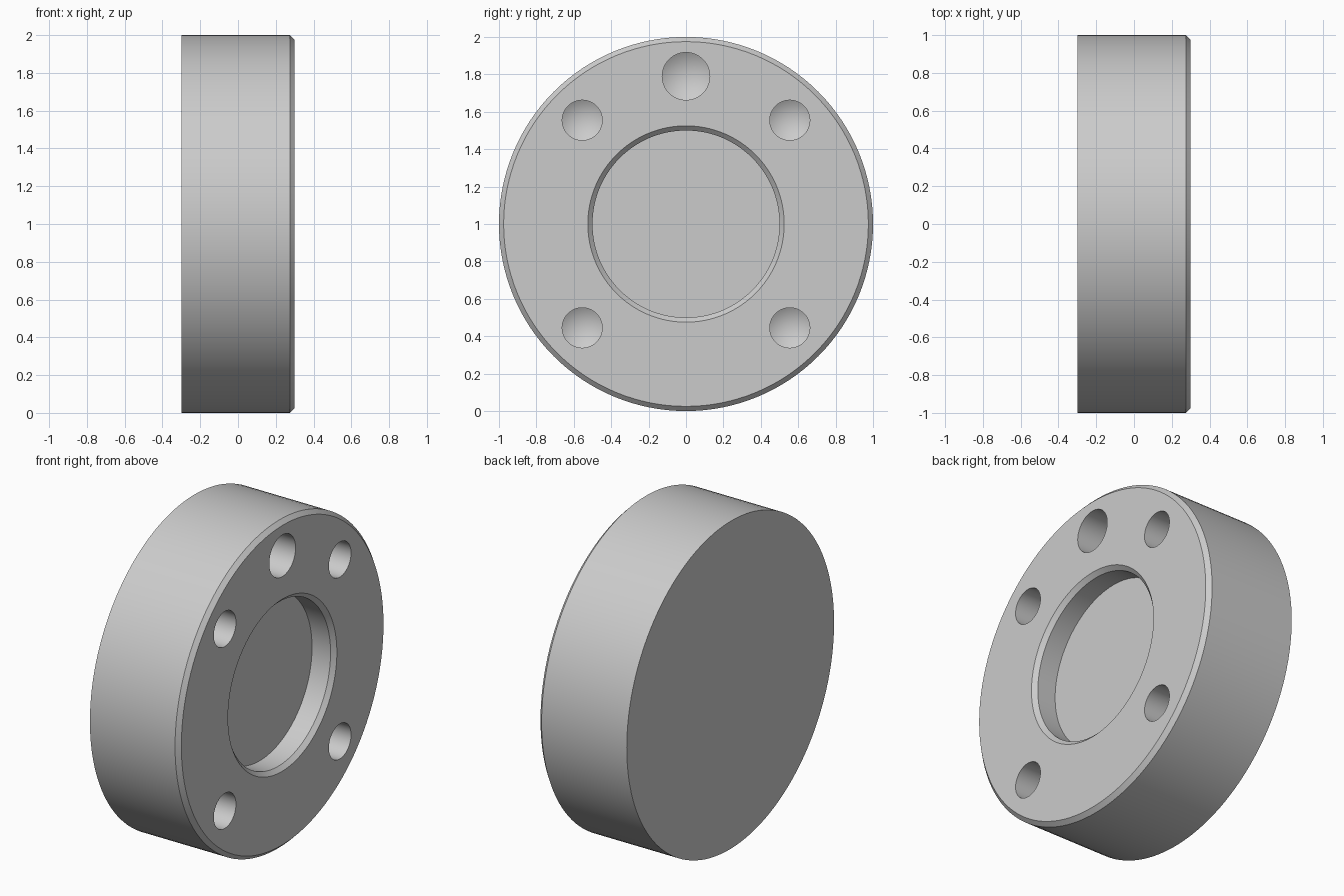
import bpy
import bmesh
from math import radians, tau
from mathutils import Matrix, Vector

if "Cube" in bpy.data.objects:
    bpy.data.objects.remove(bpy.data.objects["Cube"], do_unlink=True)

grey = bpy.data.materials.new("light grey metal")
grey.use_nodes = True
grey.diffuse_color = (0.6, 0.6, 0.6, 1)
grey.node_tree.nodes["Principled BSDF"].inputs["Base Color"].default_value = grey.diffuse_color


def turned(name, profile, y=0, z=0, steps=64):
    """Revolve (x, radius) points, which start and end on the axis, about the x axis."""
    bm = bmesh.new()
    verts = [bm.verts.new((x, 0, r)) for x, r in profile]
    edges = [bm.edges.new(pair) for pair in zip(verts, verts[1:])]
    bmesh.ops.spin(bm, geom=verts + edges, cent=(0, 0, 0), axis=(1, 0, 0),
                   angle=tau, steps=steps)
    bmesh.ops.remove_doubles(bm, verts=bm.verts, dist=0.0001)
    bmesh.ops.recalc_face_normals(bm, faces=bm.faces)
    # Merge the fans of flat end faces, keeping conical tips
    bmesh.ops.dissolve_limit(bm, angle_limit=radians(0.1), verts=bm.verts, edges=bm.edges)
    bm.transform(Matrix.Translation(Vector((0, y, z))))
    mesh = bpy.data.meshes.new(name)
    bm.to_mesh(mesh)
    bm.free()
    mesh.materials.append(grey)
    obj = bpy.data.objects.new(name, mesh)
    bpy.context.collection.objects.link(obj)
    return obj


# Chamfered disc with a shallow chamfered recess in its face
front, chamfer, depth = 0.3, 0.025, 0.15
disc = turned("disc_body", [
    (-front, 0), (-front, 1), (front - chamfer, 1), (front, 1 - chamfer),
    (front, 0.5 + chamfer), (front - chamfer, 0.5), (front - depth, 0.5),
    (front - depth, 0)], z=1, steps=128)

# Blind drilled holes with conical bottoms: four screw holes and one larger hole
holes = [(sy * 0.555, 1 + sz * 0.555, 0.107) for sy in (-1, 1) for sz in (-1, 1)]
holes.append((0, 1.79, 0.127))
bpy.context.view_layer.objects.active = disc
for y, z, r in holes:
    cutter = turned("hole_cutter", [(front + 0.1, 0), (front + 0.1, r), (0, r),
                                    (-0.6 * r, 0)], y, z)
    cutter.hide_render = True
    cut = disc.modifiers.new("hole", "BOOLEAN")
    cut.operation = "DIFFERENCE"
    cut.solver = "EXACT"
    cut.object = cutter
    bpy.ops.object.modifier_apply(modifier=cut.name)
    bpy.data.objects.remove(cutter, do_unlink=True)

# Smooth round walls, crisp edges
disc.select_set(True)
bpy.ops.object.shade_smooth_by_angle(angle=radians(30))
